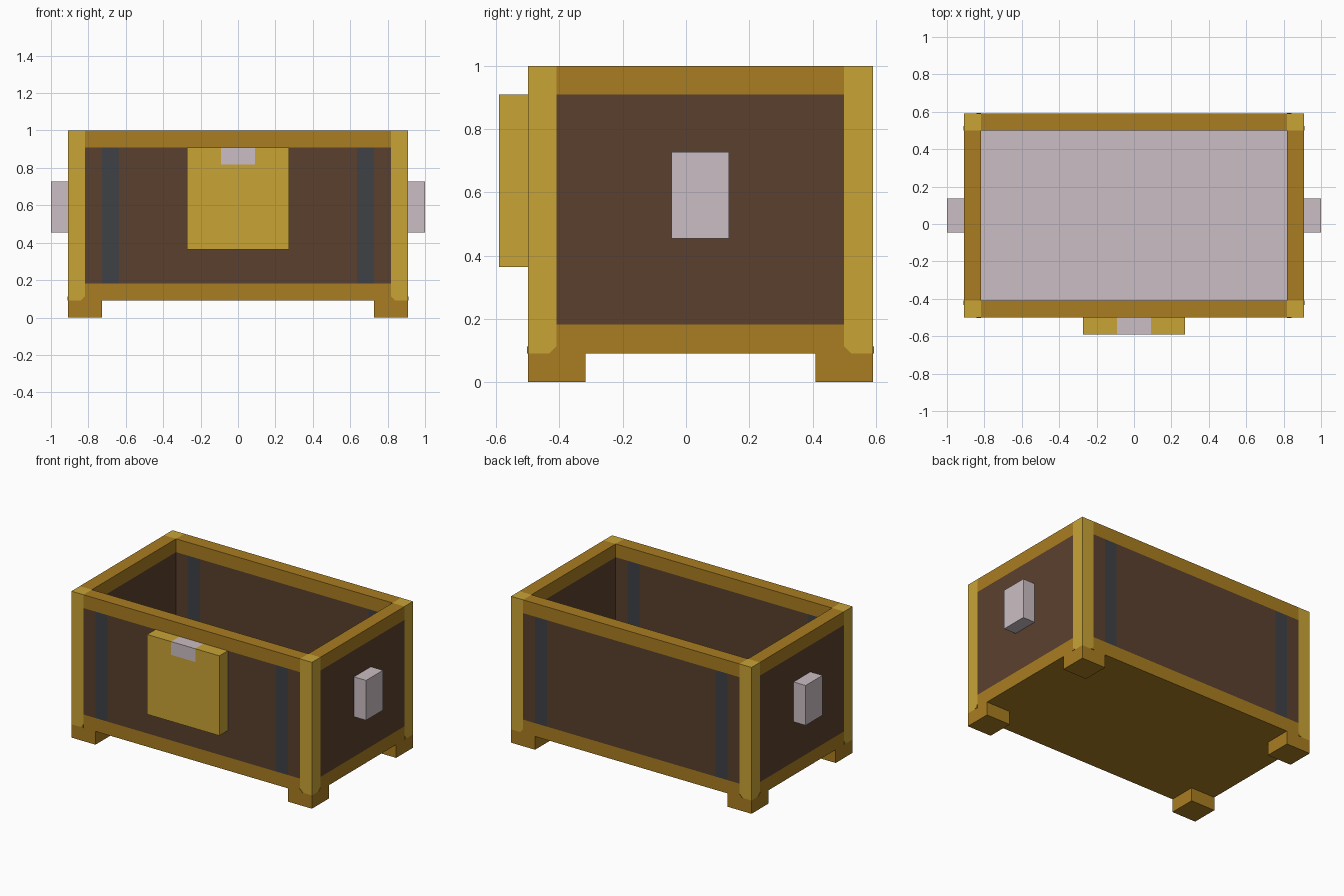
import bpy
import bmesh
from mathutils import Vector

U = 1 / 11                      # one block of the model's grid
MID = 0.5                       # the box sits half a block behind centre

if "Cube" in bpy.data.objects:
    bpy.data.objects.remove(bpy.data.objects["Cube"], do_unlink=True)


def material(name, hex_code):
    def linear(v):
        return v / 12.92 if v <= 0.04045 else ((v + 0.055) / 1.055) ** 2.4
    rgb = [linear(int(hex_code[i:i + 2], 16) / 255) for i in (0, 2, 4)]
    mat = bpy.data.materials.new(name)
    mat.use_nodes = True
    mat.diffuse_color = (*rgb, 1)
    bsdf = mat.node_tree.nodes["Principled BSDF"]
    bsdf.inputs["Base Color"].default_value = (*rgb, 1)
    return mat


DARK_GOLD = material("dark gold", "A97D21")
GOLD = material("light gold", "C9A436")
WOOD = material("brown wood", "5A402E")
IRON = material("grey iron", "3E4146")
PALE = material("pale metal", "CBBEC3")


def finish(name, bm, mats):
    mesh = bpy.data.meshes.new(name)
    bmesh.ops.recalc_face_normals(bm, faces=bm.faces)
    bm.to_mesh(mesh)
    bm.free()
    for mat in mats:
        mesh.materials.append(mat)
    obj = bpy.data.objects.new(name, mesh)
    bpy.context.collection.objects.link(obj)
    return obj


def box(name, mat, x, y, z, top_mat=None):
    """Box from (low, high) pairs in grid blocks, y measured from the box middle."""
    lo, hi = Vector((x[0], y[0], z[0])), Vector((x[1], y[1], z[1]))
    bm = bmesh.new()
    bmesh.ops.create_cube(bm, size=1)
    for v in bm.verts:
        v.co = [((lo[i] if v.co[i] < 0 else hi[i]) + (MID if i == 1 else 0)) * U
                for i in range(3)]
    obj = finish(name, bm, [mat] + ([top_mat] if top_mat else []))
    if top_mat:
        for p in obj.data.polygons:
            p.material_index = int(p.normal.z > 0.5)
    return obj


def span(sign, a, b):
    return tuple(sorted((sign * a, sign * b)))


def chip(name, point):
    """Small dark corner painted at the foot of a post."""
    c = 0.25
    bm = bmesh.new()
    for depth in (-0.03, 0.03):
        for a, h in ((0, 0), (c, 0), (c * 0.8, c * 0.2), (0, c)):
            x, y, z = point(a, depth, h)
            bm.verts.new((x * U, (y + MID) * U, z * U))
    bmesh.ops.convex_hull(bm, input=bm.verts)
    finish(name, bm, [DARK_GOLD])


# Floor with a pale inside surface
box("floor", DARK_GOLD, (-9, 9), (-5, 5), (1, 2), PALE)

# Front and back walls: rails, boards and iron bands
for side, sy in (("front", -1), ("back", 1)):
    y = span(sy, 5, 6)
    box(side + "_lower_rail", DARK_GOLD, (-9, 9), y, (1, 2))
    box(side + "_upper_rail", DARK_GOLD, (-9, 9), y, (10, 11))
    box(side + "_centre_board", WOOD, (-7, 7), y, (2, 10))
    for end, sx in (("right", -1), ("left", 1)):
        box(f"{side}_{end}_iron_band", IRON, span(sx, 7, 8), y, (2, 10))
        box(f"{side}_{end}_board", WOOD, span(sx, 8, 9), y, (2, 10))

        # Corner post and foot
        corner = f"{side}_{end}"
        box(corner + "_post", GOLD, span(sx, 9, 10), y, (1, 11))
        box(corner + "_foot", DARK_GOLD, span(sx, 8, 10), span(sy, 4, 6), (0, 1))
        chip(corner + "_post_chip",
             lambda a, d, h: (sx * (9 + a), sy * (6 + d), 1 + h))
        chip(corner + "_post_end_chip",
             lambda a, d, h: (sx * (10 + d), sy * (5 + a), 1 + h))

# End walls with handles
for end, sx in (("right", -1), ("left", 1)):
    x = span(sx, 9, 10)
    box(end + "_lower_rail", DARK_GOLD, x, (-5, 5), (1, 2))
    box(end + "_upper_rail", DARK_GOLD, x, (-5, 5), (10, 11))
    box(end + "_end_board", WOOD, x, (-5, 5), (2, 10))
    box(end + "_handle", PALE, span(sx, 10, 11), (-1, 1), (5, 8))

# Front lock plate with a pale clasp at its top
box("lock_plate", GOLD, (-3, 3), (-7, -6), (4, 9))
for end, sx in (("right", -1), ("left", 1)):
    box(end + "_lock_shoulder", GOLD, span(sx, 1, 3), (-7, -6), (9, 10))
box("lock_clasp", PALE, (-1, 1), (-7, -6), (9, 10))
